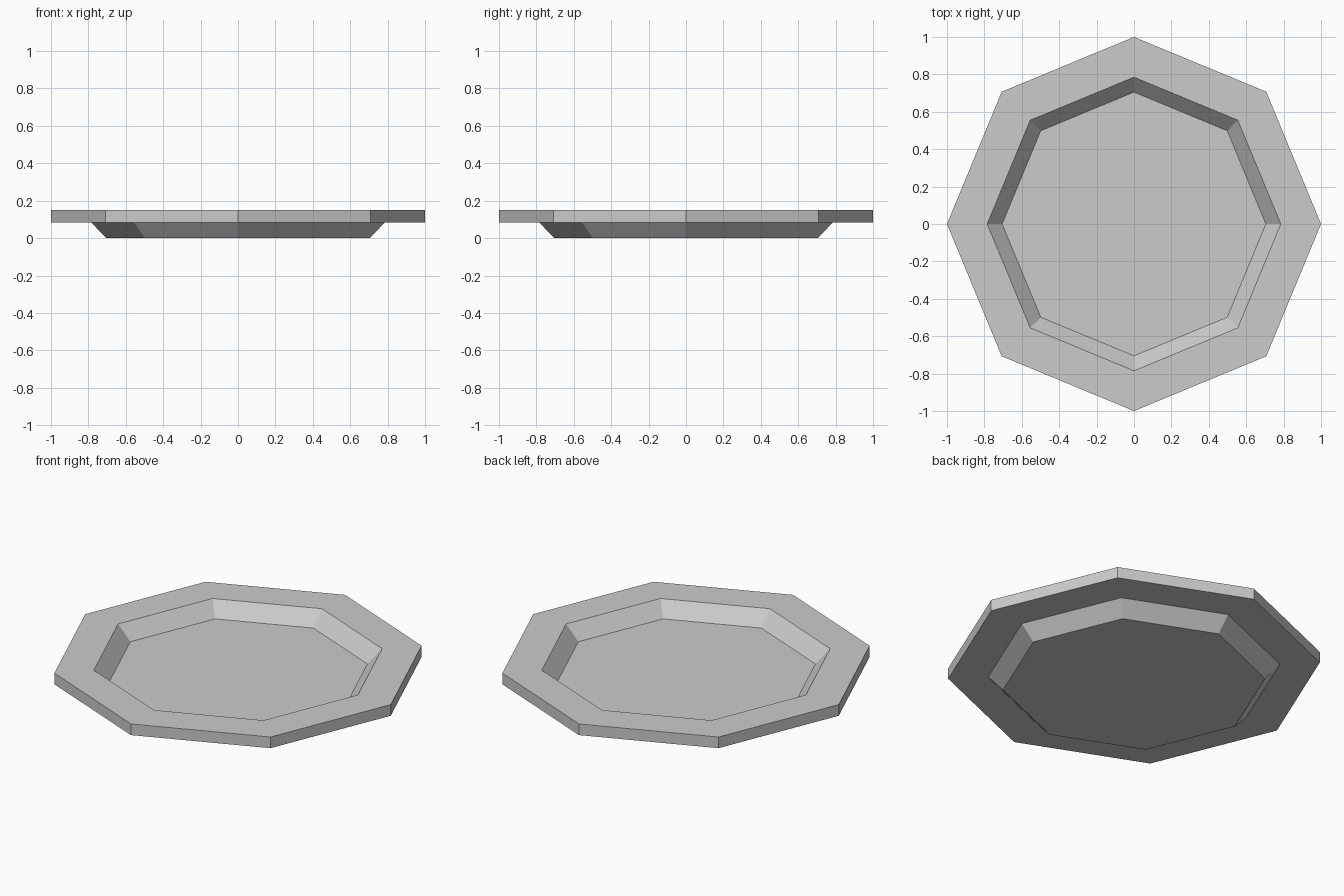
import bpy
import bmesh
from math import cos, sin, tau

cube = bpy.data.objects.get("Cube")
if cube:
    bpy.data.objects.remove(cube, do_unlink=True)

SIDES = 8
THICKNESS = 0.066
HEIGHT = 0.15
DROP = HEIGHT - THICKNESS

# Plain grey
grey = bpy.data.materials.new("light_grey")
colour = (0.6, 0.6, 0.6, 1)
grey.diffuse_color = colour
grey.use_nodes = True
grey.node_tree.nodes["Principled BSDF"].inputs["Base Color"].default_value = colour

# Cross-section (radius, z) from the centre of the floor, over the rim, to the foot
profile = [
    (0.705, HEIGHT - DROP),
    (0.785, HEIGHT),
    (1.0, HEIGHT),
    (1.0, DROP),
    (0.785, DROP),
    (0.705, 0),
]

bm = bmesh.new()
rings = [[bm.verts.new((r * cos(tau * i / SIDES), r * sin(tau * i / SIDES), z))
          for i in range(SIDES)] for r, z in profile]

# Walls, rim and outer edge
for a, b in zip(rings, rings[1:]):
    for i in range(SIDES):
        j = (i + 1) % SIDES
        bm.faces.new((a[i], b[i], b[j], a[j]))

# Inner floor and underside
bm.faces.new(rings[0])
bm.faces.new(rings[-1])
bmesh.ops.recalc_face_normals(bm, faces=bm.faces)

mesh = bpy.data.meshes.new("octagonal_plate")
bm.to_mesh(mesh)
bm.free()
mesh.materials.append(grey)
plate = bpy.data.objects.new("octagonal_plate", mesh)
bpy.context.collection.objects.link(plate)
